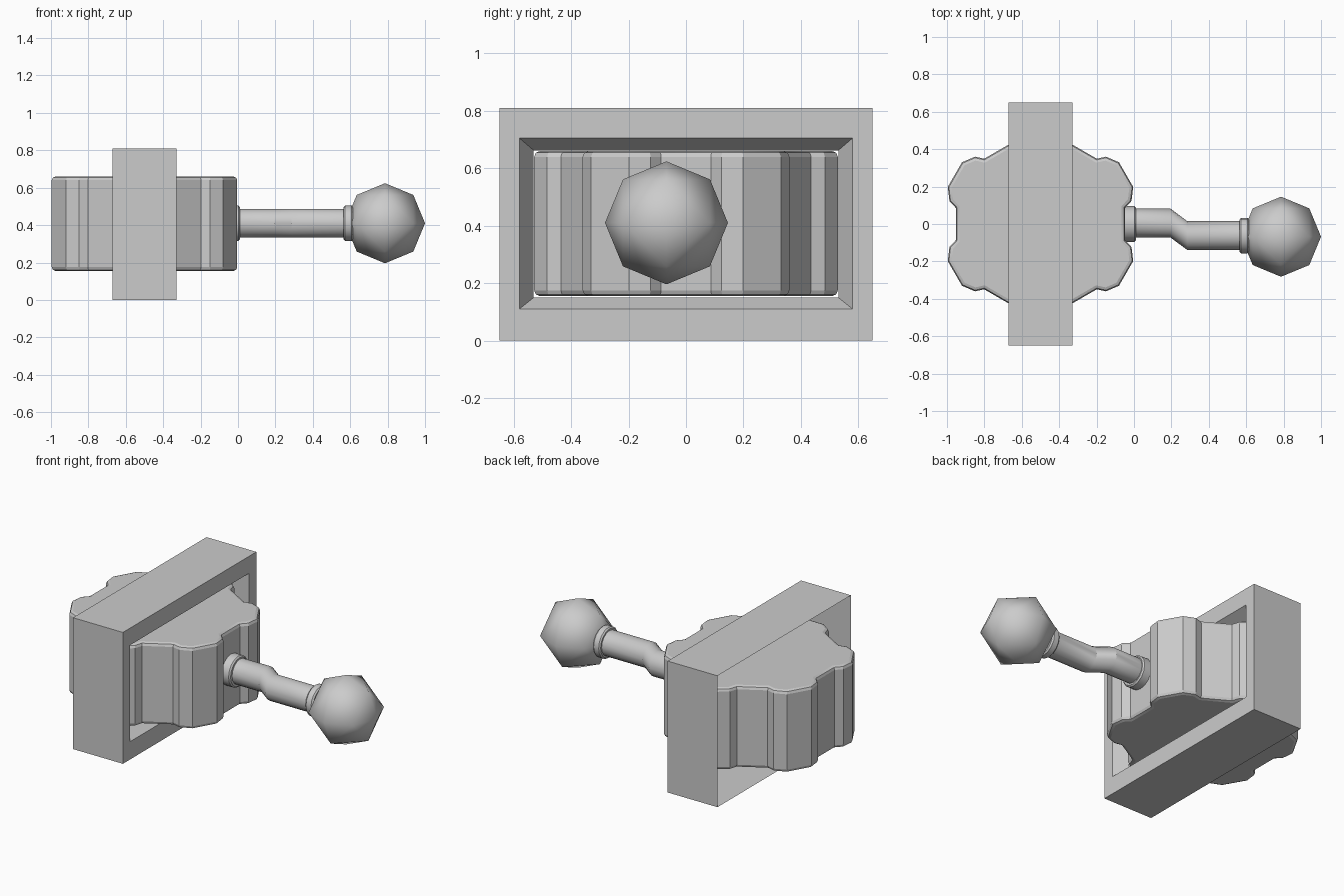
import bpy, bmesh
from math import cos, sin, pi, radians
from mathutils import Vector

if "Cube" in bpy.data.objects:
    bpy.data.objects.remove(bpy.data.objects["Cube"])

AXIS_Z = 0.41   # height of the handle axis


def make_object(name, bm, smooth=None, fix=True):
    if fix:
        bmesh.ops.recalc_face_normals(bm, faces=bm.faces)
    me = bpy.data.meshes.new(name)
    bm.to_mesh(me)
    bm.free()
    ob = bpy.data.objects.new(name, me)
    bpy.context.collection.objects.link(ob)
    if smooth is not None:
        bpy.ops.object.select_all(action='DESELECT')
        ob.select_set(True)
        bpy.context.view_layer.objects.active = ob
        bpy.ops.object.shade_smooth_by_angle(angle=radians(smooth))
    return ob


def bridge(bm, loops):
    for a, b in zip(loops, loops[1:]):
        n = len(a)
        for i in range(n):
            j = (i + 1) % n
            bm.faces.new((a[i], a[j], b[j], b[i]))


def tube(name, stations, sides=16):
    """Round section swept along x through (x, y, radius) stations."""
    bm = bmesh.new()
    loops = [[bm.verts.new((x, y + r * cos(2 * pi * i / sides),
                            AXIS_Z + r * sin(2 * pi * i / sides)))
              for i in range(sides)] for x, y, r in stations]
    bridge(bm, loops)
    bm.faces.new(loops[0])
    bm.faces.new(loops[-1])
    return make_object(name, bm, 35)


def collar(name, x0, x1, y, r=0.095, b=0.008):
    tube(name, [(x0, y, r - b), (x0 + b, y, r), (x1 - b, y, r), (x1, y, r - b)])


# Frame: thin shell open at the back, with a chamfered opening in front
bm = bmesh.new()
rects = [(-0.67, 0.65, 0.0, 0.81), (-0.33, 0.65, 0.0, 0.81),
         (-0.33, 0.58, 0.11, 0.705), (-0.41, 0.53, 0.15, 0.662)]
bridge(bm, [[bm.verts.new(p) for p in
             ((x, -w, z0), (x, w, z0), (x, w, z1), (x, -w, z1))]
            for x, w, z0, z1 in rects])
make_object("frame", bm)

# Scalloped block: one lobe repeated six times, extruded with rounded rims
half_lobe = [(0.461, 10.8), (0.502, 14.2), (0.534, 21.8)]   # radius, angle
lobe = half_lobe + [(r, 60 - a) for r, a in reversed(half_lobe)]
bm = bmesh.new()
outline = [bm.verts.new((-0.5 + r * cos(radians(a + 60 * k)),
                         r * sin(radians(a + 60 * k)), 0.155))
           for k in range(6) for r, a in lobe]
base = bm.faces.new(outline)
top = bmesh.ops.extrude_face_region(bm, geom=[base], use_keep_orig=True)
bmesh.ops.translate(bm, vec=Vector((0, 0, 0.505)),
                    verts=[v for v in top["geom"] if isinstance(v, bmesh.types.BMVert)])
bmesh.ops.recalc_face_normals(bm, faces=bm.faces)
rims = [e for e in bm.edges if abs(e.verts[0].co.z - e.verts[1].co.z) < 1e-4]
bmesh.ops.bevel(bm, geom=rims, offset=0.02, segments=2, profile=0.5, affect='EDGES')
make_object("scalloped_block", bm, 20)

# Handle: cranked rod with a collar at each end
collar("inner_collar", -0.06, 0.01, 0.0)
tube("handle_rod", [(0.0, 0.005, 0.077), (0.195, 0.005, 0.077),
                    (0.285, -0.062, 0.077), (0.58, -0.062, 0.077)])
collar("outer_collar", 0.565, 0.615, -0.062)

# Knob: octahedron subdivided once and pushed onto a sphere
bm = bmesh.new()
R, C = 0.214, Vector((0.786, -0.068, AXIS_Z))
axes = [Vector(v) for v in ((1, 0, 0), (0, 1, 0), (-1, 0, 0), (0, -1, 0))]
for pole in (Vector((0, 0, 1)), Vector((0, 0, -1))):
    for i in range(4):
        a, b, c = axes[i], axes[(i + 1) % 4], pole
        ab, bc, ca = ((p + q).normalized() for p, q in ((a, b), (b, c), (c, a)))
        for tri in ((a, ab, ca), (ab, b, bc), (ca, bc, c), (ab, bc, ca)):
            bm.faces.new([bm.verts.new(C + R * p) for p in tri])
bmesh.ops.remove_doubles(bm, verts=bm.verts, dist=1e-4)
make_object("knob", bm, 80)
